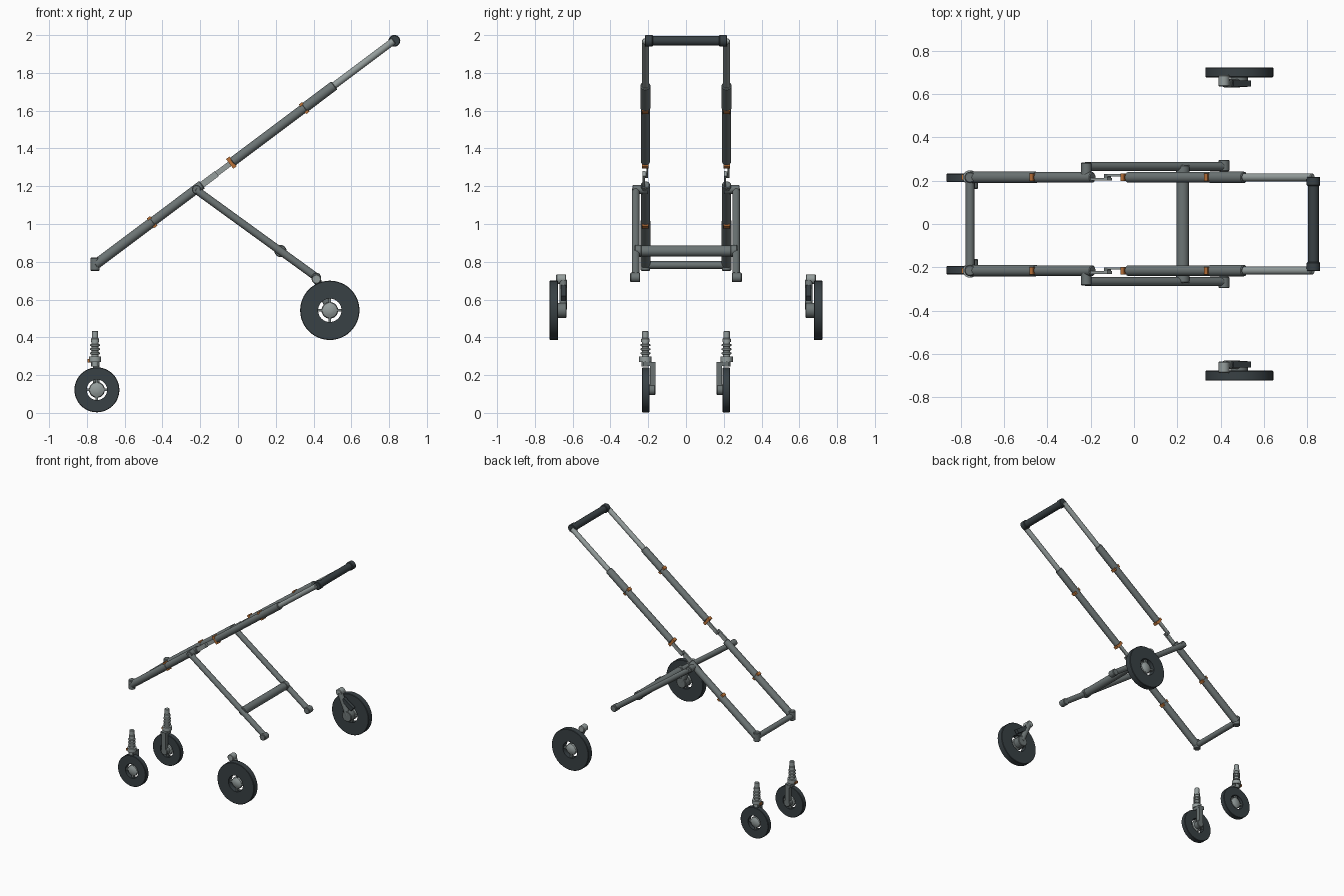
import bpy, bmesh, math
from mathutils import Vector, Matrix

if "Cube" in bpy.data.objects:
    bpy.data.objects.remove(bpy.data.objects["Cube"])


def material(name, rgb):
    m = bpy.data.materials.new(name)
    m.diffuse_color = (*rgb, 1)
    m.use_nodes = True
    m.node_tree.nodes["Principled BSDF"].inputs["Base Color"].default_value = m.diffuse_color
    return m


GREY = material("tube grey", (0.15, 0.175, 0.175))
LIGHT = material("light metal", (0.30, 0.34, 0.335))
DARK = material("dark rubber", (0.04, 0.052, 0.058))
ORANGE = material("orange clip", (0.50, 0.17, 0.04))


def finish(bm, name, mat):
    bmesh.ops.recalc_face_normals(bm, faces=bm.faces)
    me = bpy.data.meshes.new(name)
    bm.to_mesh(me)
    bm.free()
    me.materials.append(mat)
    ob = bpy.data.objects.new(name, me)
    bpy.context.collection.objects.link(ob)
    bpy.ops.object.select_all(action='DESELECT')
    ob.select_set(True)
    bpy.context.view_layer.objects.active = ob
    bpy.ops.object.shade_smooth_by_angle(angle=math.radians(35))
    return ob


def lathe(name, origin, axis, profile, mat, seg=24, ring=False):
    """Turn (distance, radius) points round an axis; ring joins last to first."""
    bm = bmesh.new()
    rot = Vector(axis).to_track_quat('Z', 'Y').to_matrix()
    loops = []
    for t, r in profile:
        loops.append([bm.verts.new(Vector(origin) + rot @ Vector(
            (r * math.cos(a), r * math.sin(a), t)))
            for a in (2 * math.pi * i / seg for i in range(seg))])
    pairs = list(zip(loops, loops[1:]))
    if ring:
        pairs.append((loops[-1], loops[0]))
    for a, b in pairs:
        for i in range(seg):
            j = (i + 1) % seg
            bm.faces.new((a[i], a[j], b[j], b[i]))
    if not ring:
        bm.faces.new(loops[0])
        bm.faces.new(loops[-1])
    return finish(bm, name, mat)


def tube(name, p0, p1, r, mat, seg=24):
    d = Vector(p1) - Vector(p0)
    c = min(0.004, r * 0.2)
    L = d.length
    return lathe(name, p0, d, [(0, r - c), (c, r), (L - c, r), (L, r - c)], mat, seg)


def box(name, centre, size, mat, angle=0):
    bm = bmesh.new()
    bmesh.ops.create_cube(bm, size=1)
    m = (Matrix.Translation(centre) @ Matrix.Rotation(angle, 4, 'Y')
         @ Matrix.Diagonal((*size, 1)))
    bmesh.ops.transform(bm, matrix=m, verts=bm.verts)
    return finish(bm, name, mat)


SLOPE = 0.7503
TILT = -math.atan(SLOPE)


def rail(x, y):
    return (x, y, 0.783 + (x + 0.757) * SLOPE)


def wheel(name, x, y, z, R, w, hole, hub, seg=48):
    """Flat tyre disc, open centre with four spokes, rounded hub."""
    h = w / 2
    o, ax = (x, y, z), (0, 1, 0)
    lathe(name + "_tyre", o, ax, [(-h, hole), (-h, R - .003), (-h + .003, R),
          (h - .003, R), (h, R - .003), (h, hole)], DARK, seg, True)
    lathe(name + "_hub", o, ax, [(-h, .008), (-h * .9, hub * .5), (-h * .5, hub * .9),
          (0, hub), (h * .5, hub * .9), (h * .9, hub * .5), (h, .008)], LIGHT)
    for a in (0, math.pi / 2):
        box(name + "_spoke", o, (hole * 2.1, w * .5, .014), GREY, a)


for s in (-1, 1):
    y = 0.215 * s
    # Sloping side rails, telescoping toward the handle
    tube("lower_rail", rail(-.757, y), rail(-.45, y), .0265, GREY)
    tube("lower_rail_sleeve", rail(-.46, y), rail(-.19, y), .0245, GREY)
    tube("upper_rail", rail(-.03, y), rail(.36, y), .0245, GREY)
    tube("upper_rail_sleeve", rail(.35, y), rail(.51, y), .0265, GREY)
    tube("handle_rail", rail(.49, y), rail(.825, y), .0185, LIGHT)
    for x in (-.455, -.035, .35):
        box("rail_clip", rail(x, y), (.022, .034, .064), ORANGE, TILT)

    # Stepped folding link between the rail halves
    box("fold_link_lower", rail(-.152, y - .009), (.10, .012, .034), LIGHT, TILT)
    box("fold_link_step", rail(-.122, y), (.02, .03, .028), GREY, TILT)
    box("fold_link_upper", rail(-.075, y + .010), (.12, .010, .028), LIGHT, TILT)

    # Front corner sockets
    tube("front_socket", (-.757, y, .752), (-.757, y, .822), .025, GREY)

    # Rear legs with pivots and end fittings
    yl = 0.266 * s
    tube("rear_leg", (-.225, yl, 1.183), (.42, yl, .715), .0205, GREY)
    tube("leg_pivot", (-.22, .20 * s, 1.183), (-.22, .284 * s, 1.183), .024, GREY)
    tube("leg_end_fitting", (.415, .243 * s, .717), (.415, .296 * s, .717), .025, GREY)
    tube("brace_collar", (.225, .235 * s, .857), (.225, .272 * s, .857), .032, GREY)

    # Handle end caps
    tube("handle_cap", (.828, .175 * s, 1.97), (.828, .218 * s, 1.97), .031, DARK)

    # Rear wheels with trailing bracket on the inner side
    wheel("rear_wheel", .486, .70 * s, .543, .157, .046, .062, .044)
    tube("rear_axle_boss", (.486, .632 * s, .543), (.486, .685 * s, .543), .040, GREY)
    tube("rear_bracket_arm", (.418, .650 * s, .705), (.486, .650 * s, .545), .020, GREY)
    tube("rear_bracket_pin", (.415, .634 * s, .708), (.415, .688 * s, .708), .025, LIGHT)
    box("brake_lever", (.490, .648 * s, .635), (.10, .026, .032), DARK, math.radians(35))

    # Front casters: tyre, one-sided fork, sprung stem
    wheel("caster_wheel", -.747, .213 * s, .122, .119, .038, .054, .042)
    tube("caster_axle_boss", (-.747, .162 * s, .122), (-.747, .205 * s, .122), .028, GREY)
    box("caster_fork", (-.75, .176 * s, .19), (.034, .030, .15), GREY)
    box("caster_crown", (-.755, .195 * s, .258), (.045, .066, .022), GREY)
    profile = [(.245, .020), (.27, .020), (.27, .033), (.298, .033), (.298, .018)]
    for z in (.308, .330, .352):
        profile += [(z, .018), (z + .003, .026), (z + .011, .026), (z + .014, .018)]
    profile += [(.375, .018), (.375, .022), (.392, .022), (.396, .017),
                (.430, .017), (.433, .014)]
    lathe("caster_stem", (-.757, y, 0), (0, 0, 1), profile, LIGHT)
    box("caster_lock", (-.786, y, .276), (.022, .026, .016), ORANGE)

# Cross members
tube("front_crossbar", (-.757, -.205, .783), (-.757, .205, .783), .0205, GREY)
tube("rear_brace", (.225, -.25, .857), (.225, .25, .857), .029, GREY)
tube("handle_grip", (.828, -.19, 1.97), (.828, .19, 1.97), .026, DARK)
